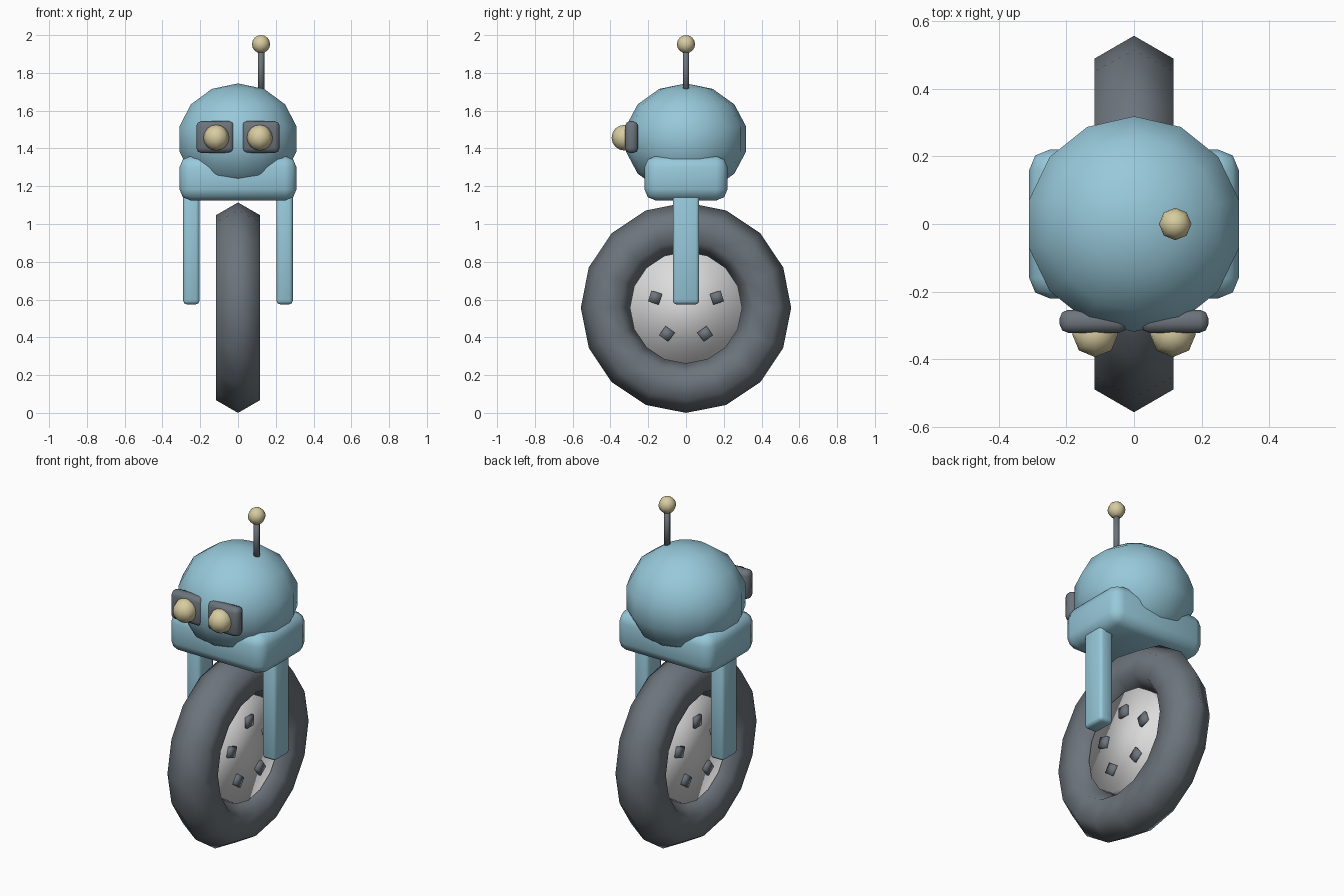
import bpy
from math import pi, sin, cos

cube = bpy.data.objects.get("Cube")
if cube:
    bpy.data.objects.remove(cube, do_unlink=True)


def material(name, rgb):
    mat = bpy.data.materials.new(name)
    mat.use_nodes = True
    mat.diffuse_color = (*rgb, 1)
    mat.node_tree.nodes["Principled BSDF"].inputs["Base Color"].default_value = (*rgb, 1)
    return mat


BLUE = material("pale blue", (0.31, 0.58, 0.70))
GREY = material("slate grey", (0.15, 0.175, 0.20))
WHITE = material("light grey", (0.72, 0.72, 0.72))
TAN = material("sand", (0.68, 0.60, 0.35))


def finish(name, mat):
    """Name, colour and smooth the object that was just added."""
    obj = bpy.context.object
    obj.name = name
    obj.data.materials.append(mat)
    bpy.ops.object.shade_smooth()
    return obj


def box(name, mat, loc, size, bevel=0, rot=(0, 0, 0)):
    bpy.ops.mesh.primitive_cube_add(size=1, location=loc, rotation=rot)
    bpy.context.object.scale = size
    bpy.ops.object.transform_apply(location=False, rotation=False, scale=True)
    obj = finish(name, mat)
    if bevel:
        mod = obj.modifiers.new("rounded edges", "BEVEL")
        mod.width = bevel
        mod.segments = 2
    return obj


def ball(name, mat, loc, radius, segments, rings, height=1):
    bpy.ops.mesh.primitive_uv_sphere_add(segments=segments, ring_count=rings,
                                         radius=radius, location=loc)
    bpy.context.object.scale.z = height
    return finish(name, mat)


# Wheel: hexagonal-section tyre around a recessed hub
AXLE = 0.557
bpy.ops.mesh.primitive_torus_add(major_radius=0.422, minor_radius=0.135,
                                 major_segments=16, minor_segments=6,
                                 location=(0, 0, AXLE), rotation=(0, pi / 2, 0))
finish("tyre", GREY)
bpy.ops.mesh.primitive_cylinder_add(vertices=16, radius=0.297, depth=0.13,
                                    location=(0, 0, AXLE), rotation=(0, pi / 2, 0))
finish("wheel_hub", WHITE)

# Five bolts on each face of the hub
for side, label in ((1, "left"), (-1, "right")):
    for i in range(5):
        a = pi / 2 + i * 2 * pi / 5
        box(f"{label}_hub_bolt_{i + 1}", GREY,
            (side * 0.065, 0.172 * cos(a), AXLE + 0.172 * sin(a)),
            (0.035, 0.06, 0.06), rot=(a, 0, 0))

# Rounded yoke with a fork leg on each side
box("yoke", BLUE, (0, 0, 1.242), (0.62, 0.44, 0.235), 0.06)
for side, label in ((1, "left"), (-1, "right")):
    box(f"{label}_fork_leg", BLUE, (side * 0.247, 0, 0.88), (0.086, 0.14, 0.61), 0.018)

# Slightly flattened head
ball("head", BLUE, (0, 0, 1.45), 0.327, 14, 7, 0.9)

# Eyes set on rounded plates
for side, label in ((1, "left"), (-1, "right")):
    box(f"{label}_eye_plate", GREY, (side * 0.12, -0.288, 1.46), (0.2, 0.068, 0.168), 0.025)
    ball(f"{label}_eye", TAN, (side * 0.115, -0.326, 1.457), 0.068, 8, 8)

# Antenna
bpy.ops.mesh.primitive_cylinder_add(vertices=8, radius=0.017, depth=0.25,
                                    location=(0.122, 0, 1.81))
finish("antenna_rod", GREY)
ball("antenna_tip", TAN, (0.122, 0, 1.952), 0.048, 8, 8)
